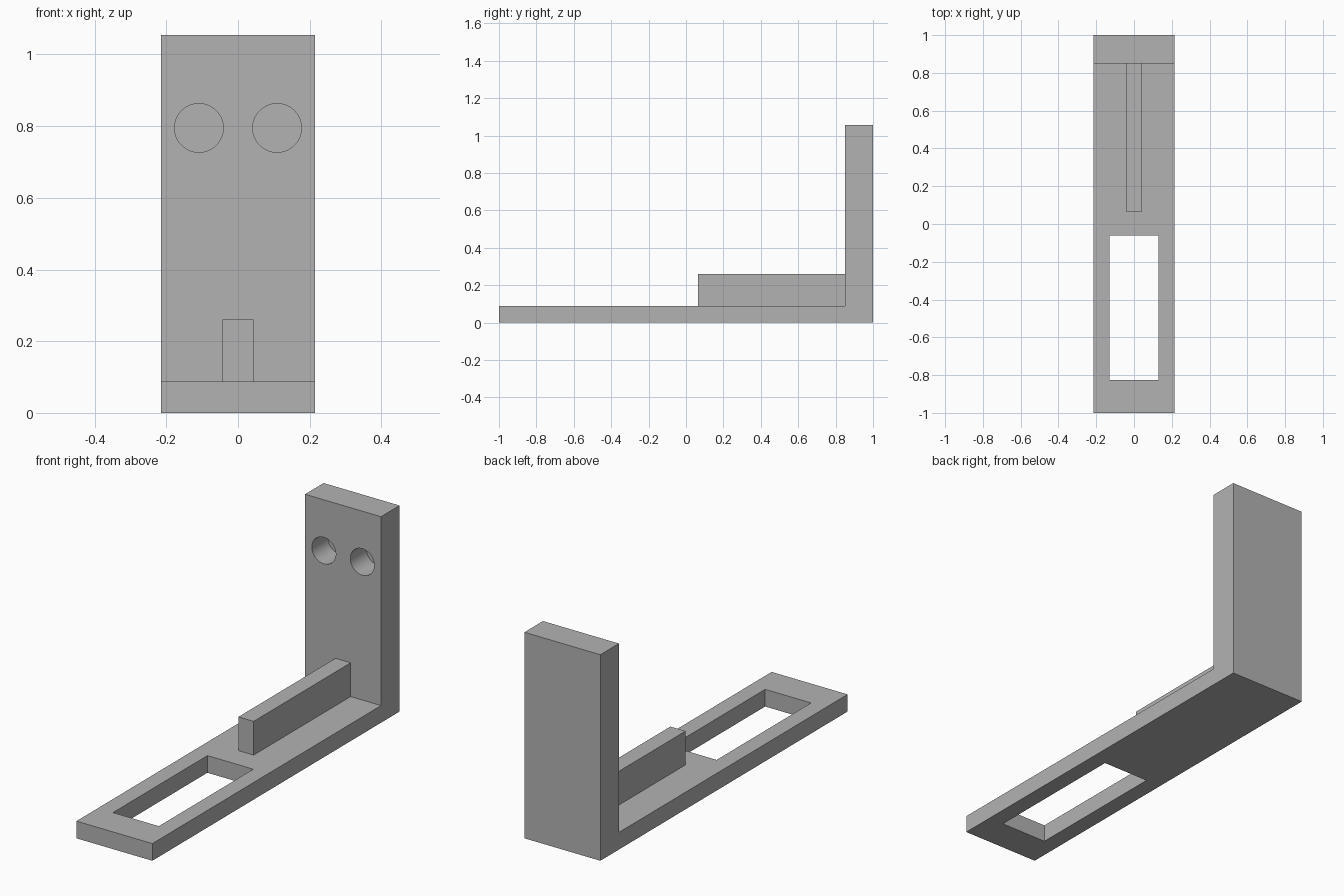
import bpy, bmesh
from mathutils import Matrix

cube = bpy.data.objects.get("Cube")
if cube:
    bpy.data.objects.remove(cube, do_unlink=True)

HALF_WIDTH = 0.215
BASE_TOP, WALL_TOP, WALL_FRONT = 0.088, 1.055, 0.85
HOLE_DEPTH = 0.13

grey = bpy.data.materials.new("plain grey")
grey.use_nodes = True
grey.diffuse_color = (0.45, 0.45, 0.45, 1)
grey.node_tree.nodes["Principled BSDF"].inputs["Base Color"].default_value = grey.diffuse_color


def add_object(name, bm):
    bmesh.ops.recalc_face_normals(bm, faces=bm.faces)
    mesh = bpy.data.meshes.new(name)
    bm.to_mesh(mesh)
    bm.free()
    mesh.materials.append(grey)
    obj = bpy.data.objects.new(name, mesh)
    bpy.context.collection.objects.link(obj)
    return obj


def add_prism(name, profile, half_width):
    """Extrude a (y, z) profile across x."""
    bm = bmesh.new()
    face = bm.faces.new([bm.verts.new((-half_width, y, z)) for y, z in profile])
    side = bmesh.ops.extrude_face_region(bm, geom=[face])["geom"]
    verts = [v for v in side if isinstance(v, bmesh.types.BMVert)]
    bmesh.ops.translate(bm, verts=verts, vec=(2 * half_width, 0, 0))
    return add_object(name, bm)


def add_block(name, half_width, y0, y1, z0, z1):
    return add_prism(name, [(y0, z0), (y1, z0), (y1, z1), (y0, z1)], half_width)


def add_hole_cutter(name, x, z, radius):
    bm = bmesh.new()
    place = Matrix.Translation((x, WALL_FRONT, z)) @ Matrix.Rotation(1.5707963, 4, "X")
    bmesh.ops.create_cone(bm, cap_ends=True, segments=48, radius1=radius, radius2=radius,
                          depth=2 * HOLE_DEPTH, matrix=place)
    return add_object(name, bm)


# L-shaped body: flat base and upright wall in one piece
bracket = add_prism("bracket_body", [(-1, 0), (1, 0), (1, WALL_TOP), (WALL_FRONT, WALL_TOP),
                                     (WALL_FRONT, BASE_TOP), (-1, BASE_TOP)], HALF_WIDTH)

# Through slot in the base and two blind holes in the wall
cutters = [add_block("slot_cutter", 0.13, -0.826, -0.062, -0.1, 0.2)]
for side, sign in (("left", 1), ("right", -1)):
    cutters.append(add_hole_cutter(side + "_hole_cutter", sign * 0.109, 0.795, 0.068))

for cutter in cutters:
    cutter.hide_render = True
    mod = bracket.modifiers.new(cutter.name, "BOOLEAN")
    mod.operation = "DIFFERENCE"
    mod.solver = "EXACT"
    mod.object = cutter

bpy.ops.object.select_all(action="DESELECT")
bracket.select_set(True)
bpy.context.view_layer.objects.active = bracket
for mod in list(bracket.modifiers):
    bpy.ops.object.modifier_apply(modifier=mod.name)
for cutter in cutters:
    bpy.data.objects.remove(cutter, do_unlink=True)
bpy.ops.object.shade_smooth_by_angle(angle=0.5)

# Central rib standing on the base against the wall
add_block("centre_rib", 0.043, 0.065, WALL_FRONT, BASE_TOP, 0.261)
